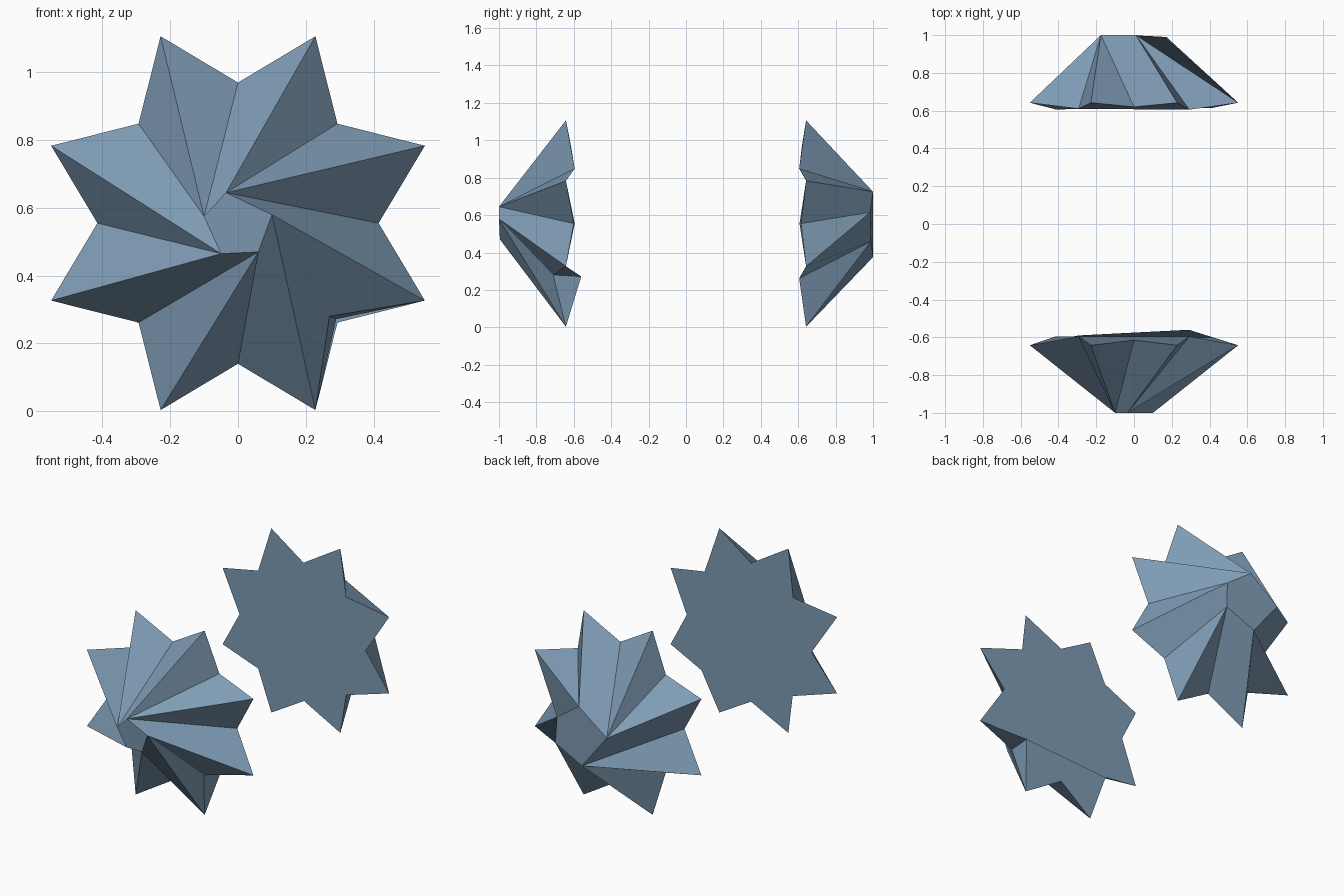
import bpy, bmesh
from math import sin, cos, radians

if "Cube" in bpy.data.objects:
    bpy.data.objects.remove(bpy.data.objects["Cube"])

CZ = 0.555           # height of the star centres
R_TIP, R_VALLEY = 0.597, 0.415

# blue-grey crystal colour
mat = bpy.data.materials.new("blue_grey")
mat.diffuse_color = (0.21, 0.33, 0.46, 1)
mat.use_nodes = True
mat.node_tree.nodes["Principled BSDF"].inputs["Base Color"].default_value = mat.diffuse_color

# bands across the flat side, running between opposite outline points
BANDS = [(0, 1, 15), (15, 1, 13), (15, 13, 14), (1, 2, 12, 13), (2, 3, 11, 12),
         (3, 4, 10, 11), (4, 5, 9, 10), (5, 6, 7), (5, 7, 9), (7, 8, 9)]


def star(name, side, cap, apex, valley_y, notch=None):
    """Eight-pointed faceted star; each outline point rises to one cap corner.
    side is -1 (front) or +1 (back); outline runs clockwise from the upper right tip."""
    bm = bmesh.new()
    caps = [bm.verts.new(p) for p in cap]
    outer, inner = [], []
    for i in range(16):
        a = radians(67.5 - 22.5 * i)
        r = R_VALLEY if i % 2 else R_TIP
        y = valley_y[i // 2] if i % 2 else 0.642
        v = bm.verts.new((r * cos(a), side * y, CZ + r * sin(a)))
        outer.append(v)
        inner.append(v)
    if notch:                       # one valley is split into a deep notch
        i, front, back = notch
        outer[i].co = front
        inner[i] = bm.verts.new(back)
        for j in (i - 1, i + 1):
            bm.faces.new((outer[j], outer[i], inner[i]))
    # facets from the outline up to the cap
    for i in range(16):
        j = (i + 1) % 16
        loop = [outer[i], outer[j], caps[apex[j]]]
        if apex[i] != apex[j]:
            loop.append(caps[apex[i]])
        bm.faces.new(loop)
    bm.faces.new(caps)
    # nearly flat inner side
    for band in BANDS:
        bm.faces.new([inner[k] for k in band]).material_index = 1
    bmesh.ops.recalc_face_normals(bm, faces=bm.faces[:])
    me = bpy.data.meshes.new(name)
    bm.to_mesh(me)
    bm.free()
    # shade the inner side as one flat face
    normals = []
    for p in me.polygons:
        n = (0, -side, 0) if p.material_index else tuple(p.normal)
        normals += [n] * p.loop_total
        p.material_index = 0
    me.normals_split_custom_set(normals)
    me.materials.append(mat)
    bpy.context.collection.objects.link(bpy.data.objects.new(name, me))


# front star, with one deeper notch at the lower right
star("front_star", -1,
     [(-0.10, -1, 0.575), (-0.035, -1, 0.645), (0.10, -1, 0.58),
      (0.06, -0.995, 0.47), (-0.05, -0.985, 0.465)],
     [1, 1, 1, 1, 2, 2, 2, 3, 3, 3, 4, 4, 4, 0, 0, 0],
     [0.595, 0.60, 0.60, 0.615, 0.59, 0.595, 0.595, 0.615],
     (5, (0.27, -0.71, 0.28), (0.29, -0.56, 0.272)))

# back star, with a wider cap
star("back_star", 1,
     [(0.01, 1, 0.725), (-0.175, 1, 0.585), (-0.01, 1, 0.375),
      (0.172, 0.99, 0.46), (0.165, 0.985, 0.615)],
     [0, 0, 0, 4, 4, 3, 3, 3, 2, 2, 2, 2, 1, 1, 1, 1],
     [0.605, 0.615, 0.605, 0.625, 0.61, 0.607, 0.61, 0.62])
